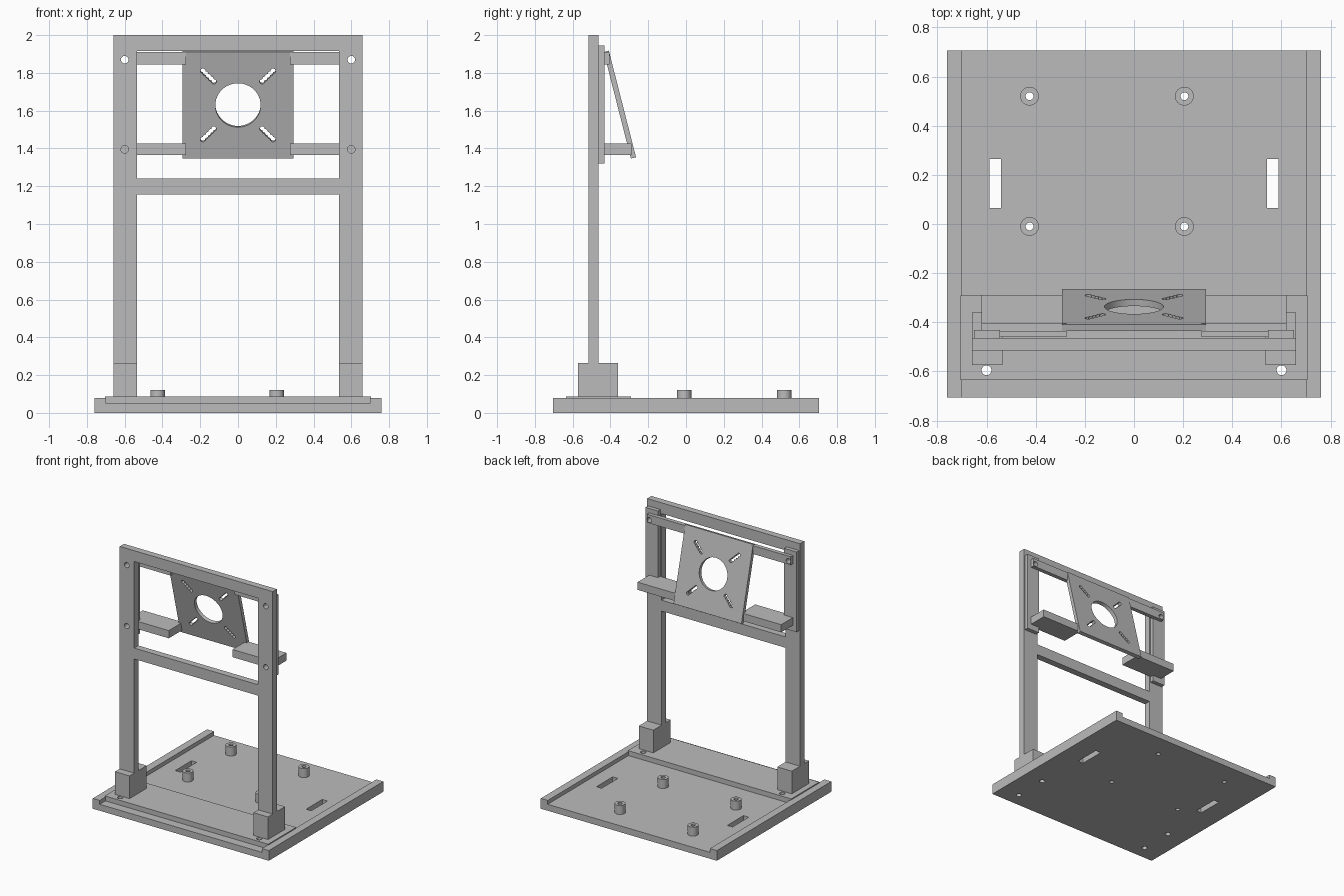
import bpy
import math
from mathutils import Vector, Matrix

cube = bpy.data.objects.get("Cube")
if cube:
    bpy.data.objects.remove(cube, do_unlink=True)

grey = bpy.data.materials.new("plain_grey")
grey.use_nodes = True
GREY = (0.5, 0.5, 0.5, 1)
grey.diffuse_color = GREY
grey.node_tree.nodes["Principled BSDF"].inputs["Base Color"].default_value = GREY


def box(name, x, y, z):
    """Box spanning the (low, high) pair on each axis."""
    spans = (x, y, z)
    bpy.ops.mesh.primitive_cube_add(size=1)
    ob = bpy.context.object
    ob.name = name
    mid = Vector([(a + b) / 2 for a, b in spans])
    size = Vector([b - a for a, b in spans])
    ob.data.transform(Matrix.Translation(mid) @ Matrix.Diagonal(size).to_4x4())
    ob.data.materials.append(grey)
    return ob


def cylinder(name, centre, radius, depth, along_y=False, sides=32):
    bpy.ops.mesh.primitive_cylinder_add(vertices=sides, radius=radius, depth=depth)
    ob = bpy.context.object
    ob.name = name
    turn = Matrix.Rotation(math.pi / 2, 4, "X") if along_y else Matrix()
    ob.data.transform(Matrix.Translation(centre) @ turn)
    ob.data.materials.append(grey)
    return ob


def combine(target, tool, operation="DIFFERENCE"):
    """Boolean the tool into the target and discard the tool."""
    tool.hide_render = True
    mod = target.modifiers.new("cut", "BOOLEAN")
    mod.operation = operation
    mod.solver = "EXACT"
    mod.object = tool
    bpy.context.view_layer.objects.active = target
    bpy.ops.object.modifier_apply(modifier=mod.name)
    bpy.data.objects.remove(tool, do_unlink=True)


def smooth(ob):
    bpy.ops.object.select_all(action="DESELECT")
    ob.select_set(True)
    bpy.context.view_layer.objects.active = ob
    bpy.ops.object.shade_smooth_by_angle(angle=math.radians(30))


SIDES = ((1, "left"), (-1, "right"))


def mirrored(side, low, high):
    return tuple(sorted((side * low, side * high)))


# Base tray: a slab with its middle sunk between two side rails
base = box("base_tray", (-0.76, 0.76), (-0.705, 0.705), (0, 0.08))
combine(base, box("tray_cutter", (-0.7, 0.7), (-0.8, 0.8), (0.05, 0.2)))
foot = box("foot_plate", (-0.705, 0.705), (-0.635, -0.29), (0.05, 0.088))

# Slots and bolt holes through the base
for side, label in SIDES:
    combine(base, box("slot_cutter", mirrored(side, 0.542, 0.587), (0.065, 0.265), (-0.1, 0.2)))
    for y in (-0.595, -0.33):
        for part in (base, foot):
            combine(part, cylinder("bolt_cutter", (side * 0.6, y, 0.05), 0.02, 0.3))

# Hollow standoffs
for x in (-0.425, 0.205):
    for y in (-0.01, 0.52):
        post = cylinder("standoff", (x, y, 0.085), 0.038, 0.07)
        for part in (post, base):
            combine(part, cylinder("bore_cutter", (x, y, 0.05), 0.016, 0.3))
        smooth(post)
smooth(base)
smooth(foot)

# Upright frame with two window openings
frame = box("upright_frame", (-0.66, 0.66), (-0.515, -0.463), (0.085, 2))
for z in ((0, 1.155), (1.24, 1.915)):
    combine(frame, box("opening_cutter", (-0.535, 0.535), (-0.6, -0.4), z))

# Foot blocks, backing strips and arms on each side
for side, label in SIDES:
    box(label + "_foot_block", mirrored(side, 0.535, 0.66), (-0.573, -0.361), (0.085, 0.265))
    strip = box(label + "_backing_strip", mirrored(side, 0.545, 0.652), (-0.463, -0.432), (1.32, 1.945))
    upper = box(label + "_upper_arm", mirrored(side, 0.275, 0.62), (-0.437, -0.405), (1.845, 1.91))
    box(label + "_lower_arm", mirrored(side, 0.275, 0.62), (-0.46, -0.288), (1.365, 1.425))
    for z, parts in ((1.87, (frame, strip, upper)), (1.395, (frame, strip))):
        for part in parts:
            combine(part, cylinder("bolt_cutter", (side * 0.6, -0.45, z), 0.02, 0.3, True))
    smooth(strip)
    smooth(upper)
smooth(frame)

# Tilted mounting plate: centre hole and four scalloped diagonal slots
plate = box("mounting_plate", (-0.293, 0.293), (-0.014, 0.014), (-0.291, 0.291))
combine(plate, cylinder("centre_cutter", (0, 0, 0), 0.12, 0.2, True, 48))
for sx in (1, -1):
    for sz in (1, -1):
        for step in range(5):
            d = 0.128 + 0.0145 * step
            hole = cylinder("slot_cutter", (sx * d, 0, sz * (d + 0.001)), 0.0135, 0.2, True, 16)
            combine(plate, hole)
smooth(plate)
plate.rotation_euler.x = math.radians(14.3)
plate.location = (0, -0.35, 1.632)
